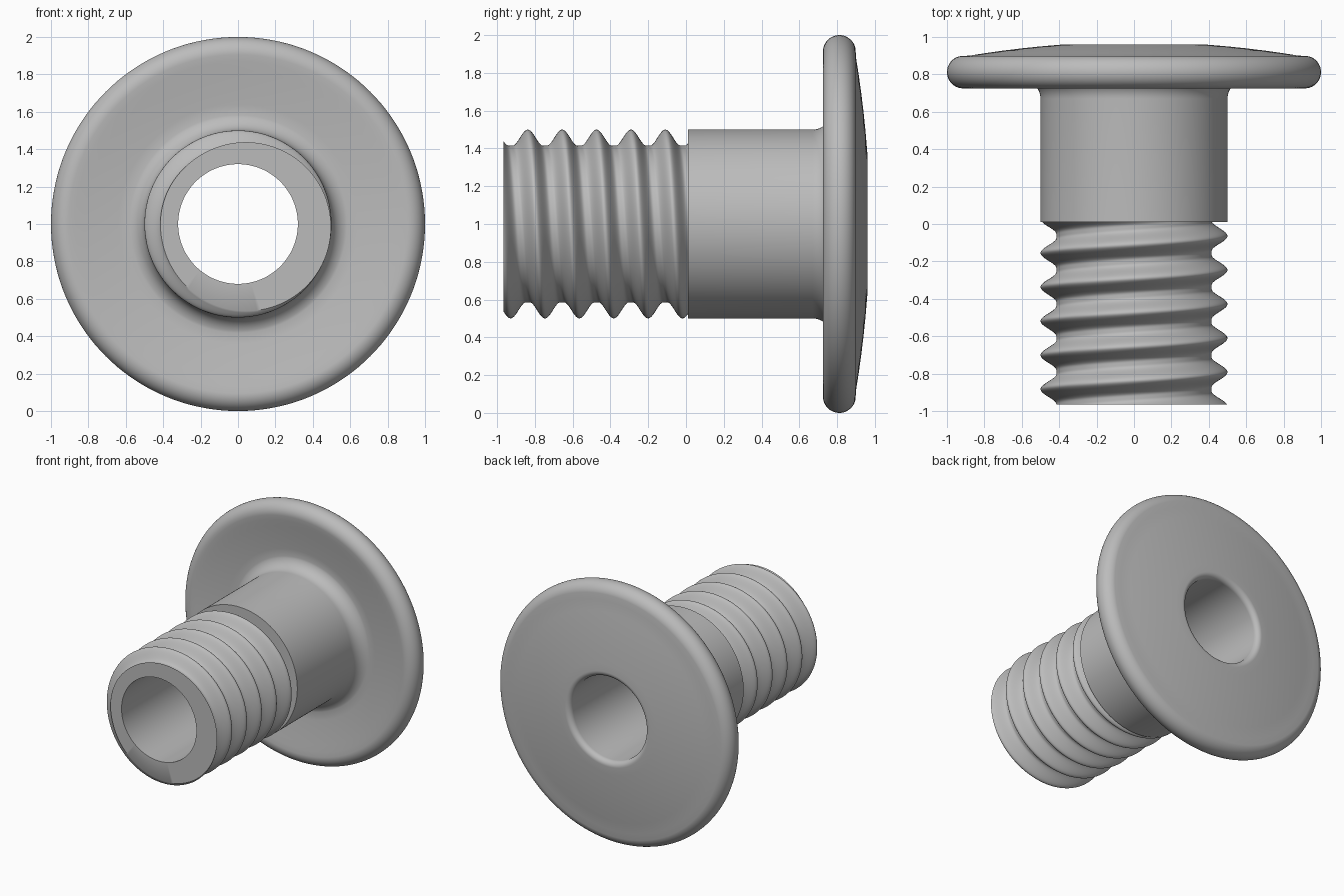
import bpy
import bmesh
from math import sin, cos, pi, radians

cube = bpy.data.objects.get("Cube")
if cube:
    bpy.data.objects.remove(cube, do_unlink=True)

SEGMENTS = 144
BORE = 0.32          # radius of the through hole
SHANK = 0.5          # radius of the plain shank and thread crests
ROOT = 0.415         # radius of the thread roots
PITCH = 0.182
FRONT, STEP = -0.965, 0.01

steel = bpy.data.materials.new("grey_metal")
steel.use_nodes = True
grey = (0.5, 0.5, 0.5, 1)
steel.diffuse_color = grey
steel.node_tree.nodes["Principled BSDF"].inputs["Base Color"].default_value = grey


def thread_radius(y, angle):
    """Rounded helical ridge: distance to the nearest crest, eased to the root."""
    turn = (y + 0.064) / PITCH + angle / (2 * pi)
    d = abs(turn - round(turn))
    t = max(0, 1 - d / 0.44)
    return ROOT + (SHANK - ROOT) * t * t * (3 - 2 * t)


def arc(cy, cr, radius, start, end, steps):
    """Profile points (radius, y) along an arc, angles in degrees from outward."""
    angles = [radians(start + (end - start) * i / steps) for i in range(steps + 1)]
    return [(cr + radius * cos(a), cy + radius * sin(a)) for a in angles]


def lathe(name, profile):
    """Turn (radius, y) points about the y axis; radius None means the thread."""
    bm = bmesh.new()
    rings = []
    for r, y in profile:
        ring = []
        for j in range(SEGMENTS):
            a = 2 * pi * j / SEGMENTS
            rad = thread_radius(y, a) if r is None else r
            ring.append(bm.verts.new((rad * cos(a), y, 1 + rad * sin(a))))
        rings.append(ring)
    for low, high in zip(rings, rings[1:]):
        for j in range(SEGMENTS):
            k = (j + 1) % SEGMENTS
            bm.faces.new((low[j], high[j], high[k], low[k]))
    mesh = bpy.data.meshes.new(name)
    bm.to_mesh(mesh)
    bm.free()
    mesh.materials.append(steel)
    obj = bpy.data.objects.new(name, mesh)
    bpy.context.collection.objects.link(obj)
    bpy.ops.object.select_all(action="DESELECT")
    obj.select_set(True)
    bpy.context.view_layer.objects.active = obj
    bpy.ops.object.shade_smooth_by_angle(angle=radians(35))
    return obj


def dome(y_centre, r):
    return y_centre - 0.094 * r * r


# Shank and flanged head: step, shank, fillet, dished underside, round rim,
# domed back, rounded hole lip and bore
profile = [(ROOT - 0.02, STEP), (SHANK, STEP)]
profile += arc(0.67, 0.6, 0.1, 180, 100, 10)
profile += [(r, dome(0.801, r)) for r in (0.64, 0.7, 0.76, 0.82, 0.87)]
profile += arc(0.812, 0.913, 0.087, -95, 80, 24)
profile += [(r, dome(0.973, r)) for r in (0.88, 0.8, 0.7, 0.6, 0.5, 0.42)]
profile += arc(0.921, BORE + 0.04, 0.04, 85, 180, 8)
profile += [(BORE, STEP)]
lathe("flanged_head_and_shank", profile)

# Threaded end: bore, flat end face, helical thread
rows = 160
profile = [(BORE, STEP), (BORE, FRONT)]
profile += [(None, FRONT + (STEP - FRONT) * i / rows) for i in range(rows + 1)]
lathe("threaded_end", profile)
